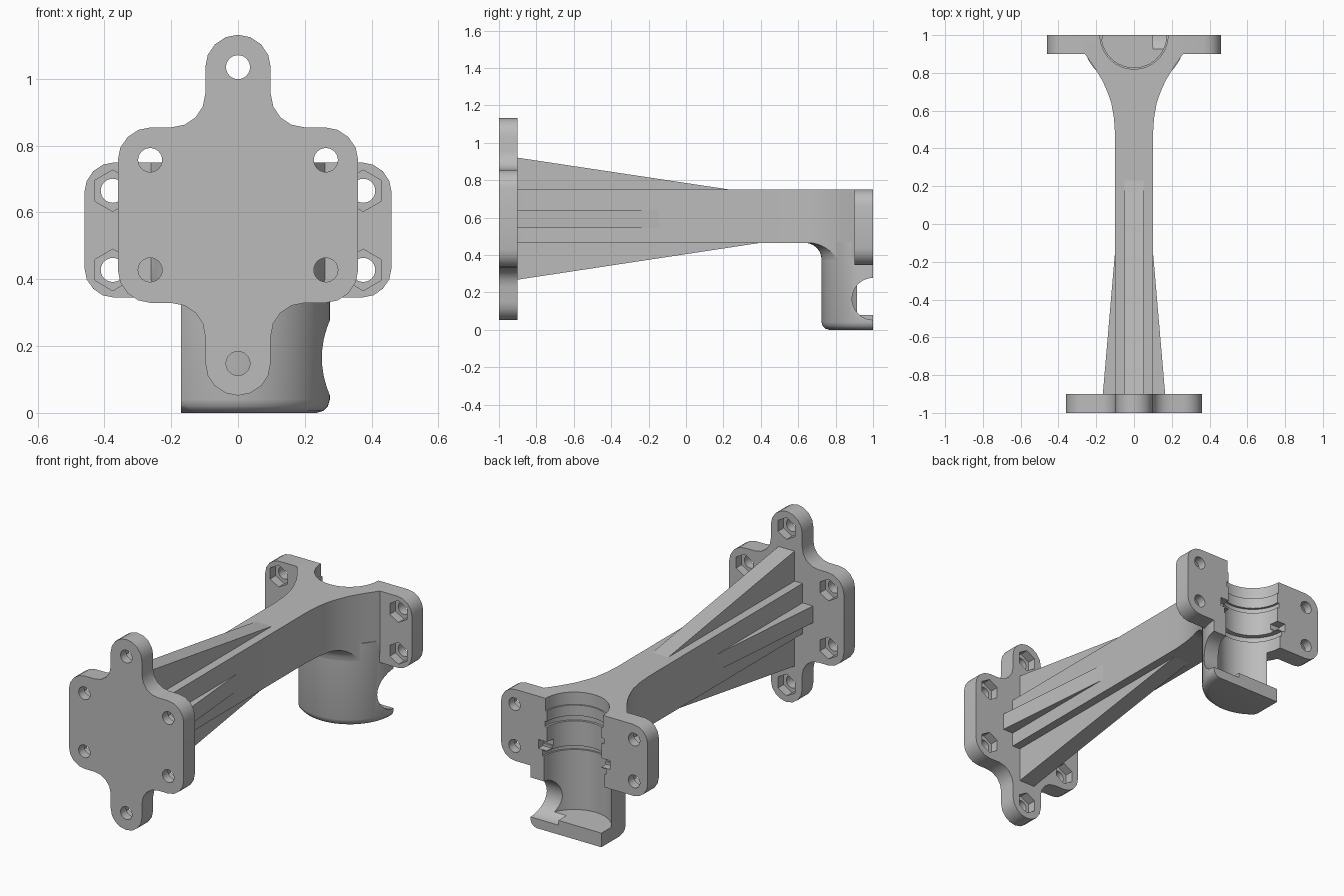
import bpy, bmesh
from math import sin, cos, pi, radians

if "Cube" in bpy.data.objects:
    bpy.data.objects.remove(bpy.data.objects["Cube"], do_unlink=True)

grey = bpy.data.materials.new("light_grey")
grey.use_nodes = True
COLOUR = (0.5, 0.5, 0.5, 1)
grey.diffuse_color = COLOUR
for node in grey.node_tree.nodes:
    if node.type == 'BSDF_PRINCIPLED':
        node.inputs["Base Color"].default_value = COLOUR

AXES = {'x': lambda a, b, h: (h, a, b),
        'y': lambda a, b, h: (a, h, b),
        'z': lambda a, b, h: (a, b, h)}


def finish(name, bm):
    bmesh.ops.recalc_face_normals(bm, faces=bm.faces)
    mesh = bpy.data.meshes.new(name)
    bm.to_mesh(mesh)
    bm.free()
    mesh.materials.append(grey)
    ob = bpy.data.objects.new(name, mesh)
    bpy.context.scene.collection.objects.link(ob)
    return ob


def prism(name, pts, axis, lo, hi):
    """Extrude a 2D outline along an axis."""
    bm = bmesh.new()
    place = AXES[axis]
    rings = [[bm.verts.new(place(a, b, h)) for a, b in pts] for h in (lo, hi)]
    for ring in rings:
        bm.faces.new(ring)
    n = len(pts)
    for i in range(n):
        j = (i + 1) % n
        bm.faces.new((rings[0][i], rings[0][j], rings[1][j], rings[1][i]))
    return finish(name, bm)


def lathe(name, profile, segs=64):
    """Revolve an (r, z) outline about the socket axis at y = 1."""
    bm = bmesh.new()
    rings = [[bm.verts.new((r * cos(2 * pi * k / segs), 1 + r * sin(2 * pi * k / segs), z))
              for k in range(segs)] for r, z in profile]
    bm.faces.new(rings[0])
    bm.faces.new(rings[-1])
    for lower, upper in zip(rings, rings[1:]):
        for k in range(segs):
            j = (k + 1) % segs
            bm.faces.new((lower[k], lower[j], upper[j], upper[k]))
    return finish(name, bm)


def arc(ca, cb, r, start, end, n):
    return [(ca + r * cos(radians(start + (end - start) * i / n)),
             cb + r * sin(radians(start + (end - start) * i / n))) for i in range(n + 1)]


def circle(ca, cb, r, n, turn=0):
    return arc(ca, cb, r, turn, turn + 360, n)[:-1]


def rect(a0, b0, a1, b1):
    return [(a0, b0), (a1, b0), (a1, b1), (a0, b1)]


def mirrored(half):
    return half + [(-a, b) for a, b in reversed(half)]


def boolean(ob, cutters, operation='DIFFERENCE'):
    for c in cutters:
        m = ob.modifiers.new("cut", 'BOOLEAN')
        m.operation, m.solver, m.object = operation, 'EXACT', c
    bpy.context.view_layer.update()
    deps = bpy.context.evaluated_depsgraph_get()
    mesh = bpy.data.meshes.new_from_object(ob.evaluated_get(deps))
    ob.modifiers.clear()
    ob.data = mesh


def bolt_cutters(spots, lo, hi, hex_lo, hex_hi):
    """Round through holes with hexagonal nut pockets."""
    out = []
    for a, b in spots:
        out.append(prism("hole_cutter", circle(a, b, 0.036, 24), 'y', lo, hi))
        out.append(prism("nut_cutter", circle(a, b, 0.062, 6, 30), 'y', hex_lo, hex_hi))
    return out


# Front mounting plate with a tab above and below
MID = 0.592
upper = (arc(0.26, 0.755, 0.1, 0, 90, 4) + arc(0.198, 0.955, 0.1, 270, 180, 4)
         + arc(0, 1.034, 0.098, 0, 90, 4)[:-1])
lower = [(a, 2 * MID - b) for a, b in reversed(upper)]
outline = mirrored(lower + upper)
top_i = len(lower + upper)
outline.insert(top_i, (0, 1.132))
outline.append((0, 2 * MID - 1.132))
front_plate = prism("front_plate", outline, 'y', -1, -0.9)
spots = [(s * 0.263, z) for s in (1, -1) for z in (0.757, 0.428)] + [(0, 1.035), (0, 0.148)]
front_cutters = bolt_cutters(spots, -1.1, -0.8, -0.95, -0.8)
boolean(front_plate, front_cutters)

# Arm with a flared rear end
plan = mirrored([(0.1, -0.95), (0.1, 0.47), (0.106, 0.56), (0.12, 0.64), (0.141, 0.7),
                 (0.168, 0.76), (0.21, 0.83), (0.26, 0.9), (0.26, 0.96)])
arm = prism("arm", plan, 'z', 0.465, 0.75)

# Stiffening ribs
prism("vertical_rib", [(-0.95, 0.92), (-0.9, 0.92), (0.23, 0.75), (0.4, 0.465),
                       (-0.9, 0.268), (-0.95, 0.268)], 'x', -0.05, 0.05)
prism("horizontal_rib", mirrored([(0.165, -0.95), (0.165, -0.9), (0.098, -0.12)]),
      'z', 0.545, 0.64)

# Rear clamp plate
half = arc(0.37, 0.435, 0.09, -90, 0, 4) + arc(0.37, 0.66, 0.09, 0, 90, 4)
rear_plate = prism("rear_plate", mirrored(half), 'y', 0.9, 1)

# Socket shell and the fillet under the arm
socket = lathe("socket", [(0.235, 0), (0.255, 0.006), (0.269, 0.02), (0.275, 0.04),
                          (0.275, 0.47)])
fillet = lathe("socket_fillet", [(0.27, 0.37), (0.275, 0.375)]
               + arc(0.365, 0.375, 0.09, 165, 90, 5) + [(0.365, 0.47)])
fillet_bound = prism("fillet_cutter", plan, 'z', 0.3, 0.6)
boolean(fillet, [fillet_bound], 'INTERSECT')

# Stepped bore, split plane, side port, side flat and latch notches
bore = lathe("bore_cutter", [(0.19, 0.08), (0.19, 0.42), (0.2, 0.42), (0.2, 0.45),
                             (0.172, 0.45), (0.172, 0.59), (0.185, 0.59), (0.185, 0.62),
                             (0.172, 0.62), (0.172, 0.68), (0.18, 0.68), (0.18, 0.9)])
split = prism("split_cutter", rect(-0.6, 1, 0.6, 1.6), 'z', -0.2, 1)
port = prism("port_cutter", circle(1, 0.165, 0.112, 48), 'x', 0.1, 0.5)
flat = prism("flat_cutter", rect(-0.5, 0.6, -0.17, 1.2), 'z', -0.1, 0.345)
notches = [prism("notch_cutter", rect(s * 0.15, 0.455, s * 0.225, 0.505), 'y', 0.95, 1.1)
           for s in (1, -1)]
rear_spots = [(s * 0.375, z) for s in (1, -1) for z in (0.665, 0.428)]
rear_cutters = bolt_cutters(rear_spots, 0.8, 1.1, 0.8, 0.95)

boolean(rear_plate, [bore] + notches + rear_cutters)
boolean(arm, [bore] + notches)
boolean(fillet, [bore])
boolean(socket, [split, bore, port, flat] + notches)

# Remove cutters and smooth the rounded walls
for c in front_cutters + rear_cutters + notches + [bore, split, port, flat, fillet_bound]:
    bpy.data.objects.remove(c, do_unlink=True)
for ob in (front_plate, rear_plate, arm, socket, fillet):
    bpy.ops.object.select_all(action='DESELECT')
    ob.select_set(True)
    bpy.context.view_layer.objects.active = ob
    bpy.ops.object.shade_smooth_by_angle(angle=radians(30))
